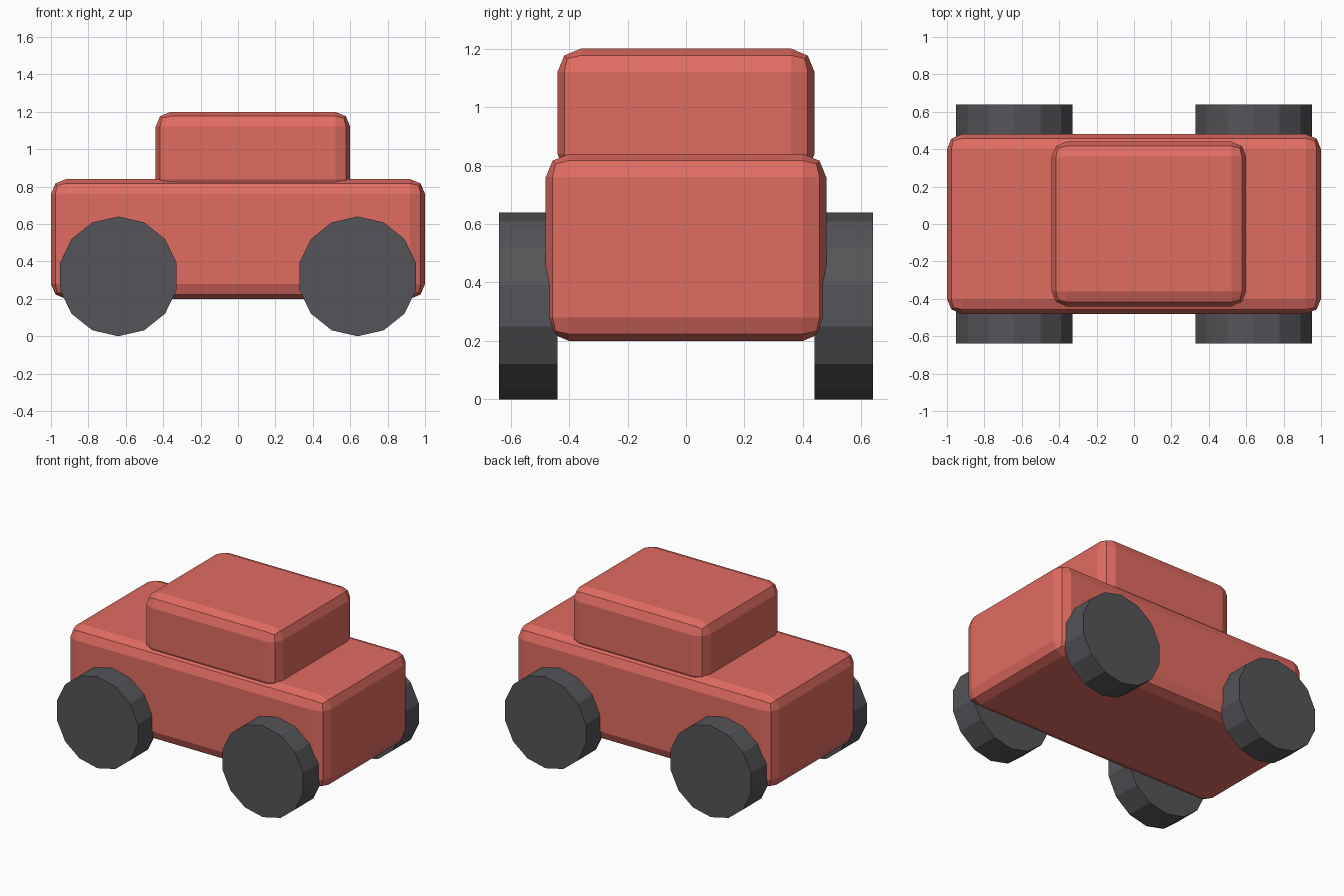
import bpy
from math import pi

if "Cube" in bpy.data.objects:
    bpy.data.objects.remove(bpy.data.objects["Cube"])


def material(name, color):
    mat = bpy.data.materials.new(name)
    mat.diffuse_color = color
    mat.use_nodes = True
    mat.node_tree.nodes["Principled BSDF"].inputs["Base Color"].default_value = mat.diffuse_color
    return mat


red = material("red_paint", (0.75, 0.15, 0.12, 1))
rubber = material("dark_rubber", (0.09, 0.09, 0.1, 1))


def rounded_box(name, low, high, bevel=0.08):
    center = [(a + b) / 2 for a, b in zip(low, high)]
    bpy.ops.mesh.primitive_cube_add(size=1, location=center)
    box = bpy.context.object
    box.name = name
    box.scale = [b - a for a, b in zip(low, high)]
    bpy.ops.object.transform_apply(location=False, rotation=False, scale=True)
    mod = box.modifiers.new("soft_edges", 'BEVEL')
    mod.width = bevel
    mod.segments = 2
    box.data.materials.append(red)


# Lower body and cabin, sunk slightly into each other
rounded_box("body", (-1, -0.48, 0.2), (1, 0.48, 0.84))
rounded_box("cabin", (-0.44, -0.44, 0.76), (0.6, 0.44, 1.2))

# Four 14-sided wheels, each with a vertex pointing straight up
for x_name, x in (("left", -0.64), ("right", 0.64)):
    for y_name, y in (("front", -0.54), ("back", 0.54)):
        bpy.ops.mesh.primitive_cylinder_add(
            vertices=14, radius=0.32, depth=0.2,
            location=(x, y, 0.32), rotation=(pi / 2, 0, 0))
        wheel = bpy.context.object
        wheel.name = f"wheel_{y_name}_{x_name}"
        wheel.data.materials.append(rubber)
